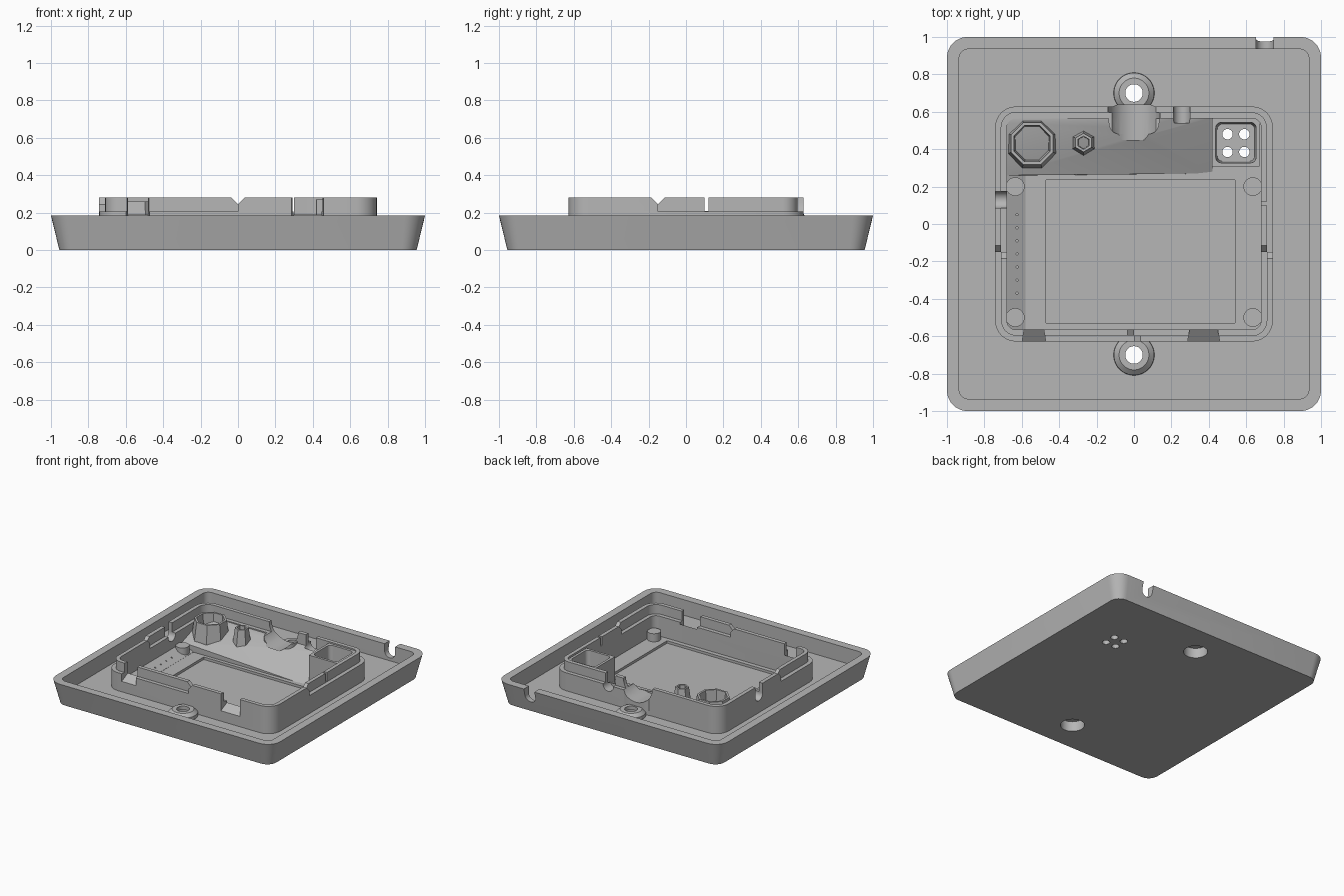
import bpy, bmesh, math
from math import cos, sin, pi

if "Cube" in bpy.data.objects:
    bpy.data.objects.remove(bpy.data.objects["Cube"])

grey = bpy.data.materials.new("plain grey")
grey.use_nodes = True
COLOUR = (0.47, 0.47, 0.47, 1)
grey.diffuse_color = COLOUR
grey.node_tree.nodes["Principled BSDF"].inputs["Base Color"].default_value = COLOUR


def finish(name, bm):
    bmesh.ops.recalc_face_normals(bm, faces=bm.faces)
    mesh = bpy.data.meshes.new(name)
    bm.to_mesh(mesh)
    bm.free()
    ob = bpy.data.objects.new(name, mesh)
    bpy.context.collection.objects.link(ob)
    mesh.materials.append(grey)
    return ob


def loft(name, rings, axis="z"):
    """Skin a list of (outline, position) rings along an axis and cap both ends."""
    place = {"z": lambda p, t: (p[0], p[1], t),
             "y": lambda p, t: (p[0], t, p[1]),
             "x": lambda p, t: (t, p[0], p[1])}[axis]
    bm = bmesh.new()
    loops = [[bm.verts.new(place(p, t)) for p in pts] for pts, t in rings]
    for a, b in zip(loops, loops[1:]):
        for i in range(len(a)):
            j = (i + 1) % len(a)
            bm.faces.new((a[i], a[j], b[j], b[i]))
    bm.faces.new(loops[0])
    bm.faces.new(loops[-1])
    return finish(name, bm)


def prism(name, pts, a, b, axis="z"):
    return loft(name, [(pts, a), (pts, b)], axis)


def hull(name, pts):
    bm = bmesh.new()
    for p in pts:
        bm.verts.new(p)
    bmesh.ops.convex_hull(bm, input=bm.verts)
    return finish(name, bm)


def rounded(hx, hy, r, cx=0, cy=0, n=8):
    pts = []
    for k, (sx, sy) in enumerate(((1, 1), (-1, 1), (-1, -1), (1, -1))):
        for i in range(n + 1):
            a = (k + i / n) * pi / 2
            pts.append((cx + sx * (hx - r) + r * cos(a), cy + sy * (hy - r) + r * sin(a)))
    return pts


def circle(cx, cy, r, n=32):
    return [(cx + r * cos(2 * pi * (i + .5) / n), cy + r * sin(2 * pi * (i + .5) / n)) for i in range(n)]


def rect(x0, x1, y0, y1):
    return [(x0, y0), (x1, y0), (x1, y1), (x0, y1)]


def u_shape(c, r, z, top=0.4, n=16):
    return [(c + r * cos(pi + pi * i / n), z + r * sin(pi + pi * i / n)) for i in range(n + 1)] + [(c + r, top), (c - r, top)]


# Half sizes and corner radius of the three wall outlines
OUT, MID, INN = (.742, .628, .11), (.71, .597, .08), (.68, .565, .05)
LEDGE, TOP, FLOOR, WELL = .205, .28, .06, .045

# Tray, rim, floor, inner wall and well in one skin
tray = loft("tray", [
    (rounded(.955, .955, .08), 0), (rounded(1, 1, .11), .185),
    (rounded(.935, .935, .05), .185), (rounded(.935, .935, .05), FLOOR),
    (rounded(*OUT), FLOOR), (rounded(*OUT), LEDGE),
    (rounded(*INN), LEDGE), (rounded(*INN), WELL)])
parts = [tray]


# Interlocking lips: outer and inner halves alternate around the wall
def lip(name, big, small, sx, sy):
    def path(x, y, r):
        arc = [(x - r + r * sin(i * pi / 16), y - r + r * cos(i * pi / 16)) for i in range(9)]
        return [(sx * a, sy * b) for a, b in [(0, y)] + arc + [(x, -.15 * sy)]]
    return prism(name, path(*big) + path(*small)[::-1], LEDGE - .001, TOP)


parts += [lip("outer_lip_front", OUT, MID, 1, -1), lip("outer_lip_back", OUT, MID, -1, 1),
          lip("inner_lip_front", MID, INN, -1, -1), lip("inner_lip_back", MID, INN, 1, 1)]

# Sloping fillets inside the well
wedge_back = hull("back_slope", [
    (-.69, .57, .2), (-.69, .54, .2), (.42, .57, .19), (.42, .52, .05), (-.57, .26, .04),
    (-.69, .26, .1), (-.69, .26, .03), (-.69, .57, .03), (.42, .57, .03), (.42, .27, .04)])
wedge_side = prism("side_slope", [(-.69, .03), (-.58, .03), (-.58, .046), (-.69, .1)], -.57, .26, "y")
shelf = prism("back_shelf", rounded(.135, .08, .06, 0, .56), .03, LEDGE)
parts += [wedge_back, wedge_side, shelf]

# Screw bosses on the tray floor
for name, y in (("front_boss", -.7), ("back_boss", .7)):
    parts.append(loft(name, [(circle(0, y, .11), .05), (circle(0, y, .108), .085), (circle(0, y, .08), .11)]))

# Corner pads in the well
for i, (x, y) in enumerate(((-.635, .2), (-.635, -.5), (.635, .2), (.635, -.5))):
    parts.append(prism("corner_pad_%d" % (i + 1), circle(x, y, .05), .03, .11))

# Hollow faceted posts
def post(name, x, y, base, rim, bore, n):
    return loft(name, [(circle(x, y, base, n), .03), (circle(x, y, base, n), .12),
                       (circle(x, y, rim, n), .26), (circle(x, y, bore, n), .26),
                       (circle(x, y, bore * .85, n), .07)])


posts = [post("large_post", -.545, .43, .14, .122, .105, 8),
         post("small_post", -.27, .435, .07, .05, .035, 6)]

# Button box with a rounded pocket
parts.append(loft("button_box", [
    (rounded(.128, .128, .005, .545, .435), .03), (rounded(.128, .128, .005, .545, .435), .27),
    (rounded(.108, .108, .03, .545, .435), .27), (rounded(.1, .1, .03, .545, .435), .1)]))

# Cutters: screw holes, button holes, recess, notches and slots
cutters = [prism("cut", rect(-.47, .54, -.53, .235), .025, .06)]
for y in (-.7, .7):
    cutters += [prism("cut", circle(0, y, .047), -.1, .2), prism("cut", circle(0, y, .088), -.1, .08)]
for x in (.5, .59):
    for y in (.385, .48):
        cutters.append(prism("cut", circle(x, y, .028, 20), -.1, .2))
for i in range(7):
    cutters.append(prism("cut", circle(-.625, .05 - i * .07, .006, 8), .05, .2))
for x0, x1 in ((-.6, -.47), (.285, .46)):
    cutters.append(loft("cut", [(rect(x0, x1, .135, .4), -.64), (rect(x0 + .015, x1 - .015, .2, .4), -.55)], "y"))
cutters += [
    prism("cut", u_shape(.7, .047, .13), .9, 1.1, "y"),
    prism("cut", u_shape(0, .14, .28), .45, .68, "y"),
    prism("cut", u_shape(.255, .045, .2), .54, .68, "y"),
    prism("cut", u_shape(.13, .045, .2), -.8, -.66, "x"),
    prism("cut", rect(.1, .12, .21, .4), .66, .8, "x"),
    prism("cut", [(-.035, .281), (.035, .281), (0, .245)], -.7, -.5, "y"),
    prism("cut", [(-.185, .281), (-.115, .281), (-.15, .245)], -.8, .8, "x")]


def bounds(ob):
    cs = [v.co for v in ob.data.vertices]
    return [(min(c[i] for c in cs), max(c[i] for c in cs)) for i in range(3)]


for ob in parts:
    box = bounds(ob)
    bpy.context.view_layer.objects.active = ob
    for c in cutters:
        if all(a[0] < b[1] and b[0] < a[1] for a, b in zip(box, bounds(c))):
            mod = ob.modifiers.new("cut", "BOOLEAN")
            mod.operation, mod.solver, mod.object = "DIFFERENCE", "EXACT", c
            bpy.ops.object.modifier_apply(modifier=mod.name)
for c in cutters:
    bpy.data.objects.remove(c)

# Smooth the rounded corners and keep the edges sharp
bpy.ops.object.select_all(action="DESELECT")
for ob in parts:
    ob.select_set(True)
bpy.context.view_layer.objects.active = tray
bpy.ops.object.shade_smooth_by_angle(angle=math.radians(25))
